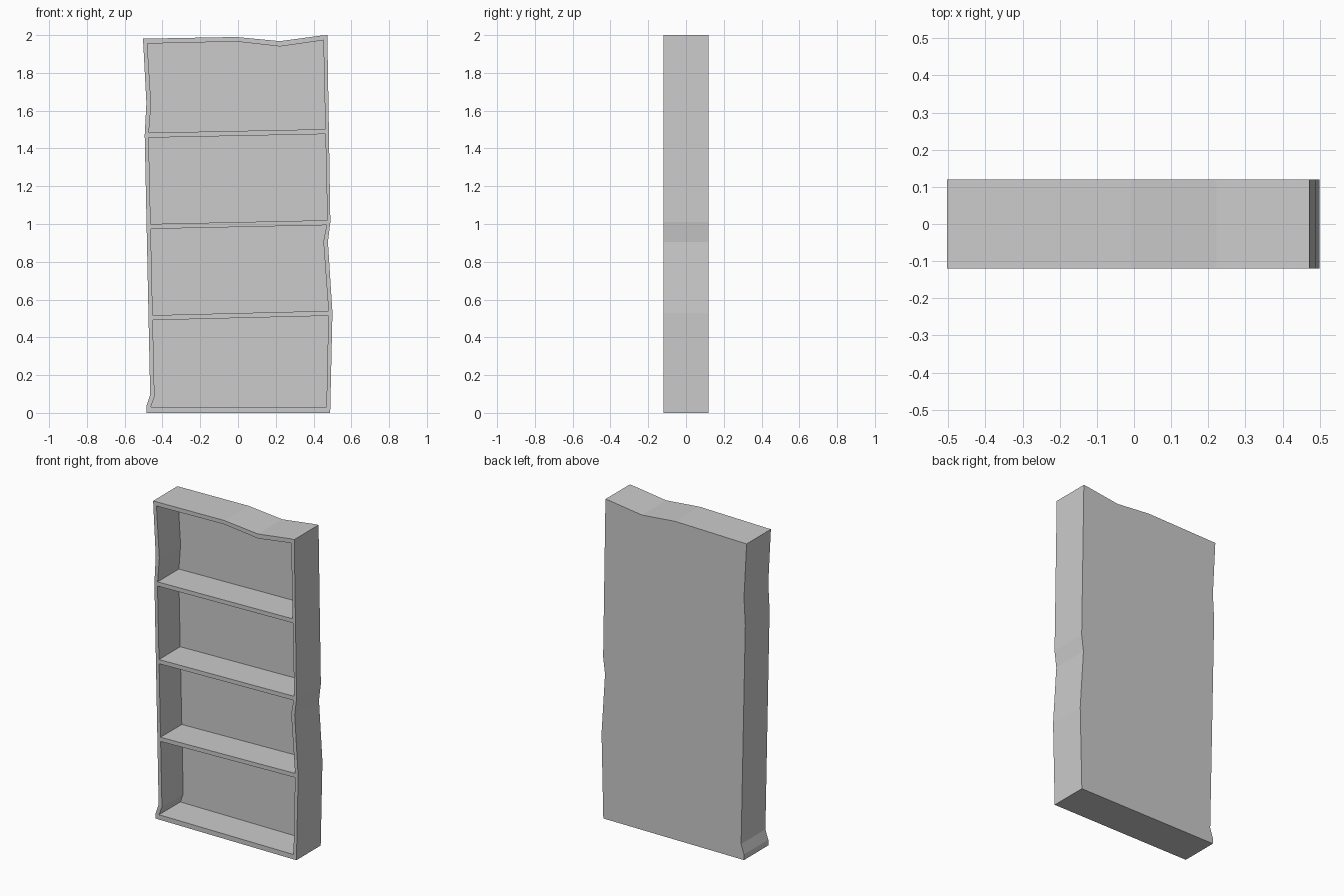
import bpy, bmesh

if "Cube" in bpy.data.objects:
    bpy.data.objects.remove(bpy.data.objects["Cube"])

FRONT, BACK, PANEL = -0.12, 0.12, 0.09

# Wonky outline and matching inner opening, as (x, z), anticlockwise from bottom left
outer = [(-0.485, 0), (0.488, 0), (0.50, 0.53), (0.476, 0.905), (0.489, 1.01),
         (0.473, 2.0), (0.445, 1.998), (0.222, 1.968), (-0.01, 1.99), (-0.503, 1.981),
         (-0.485, 1.64), (-0.494, 1.47), (-0.465, 0.095), (-0.485, 0.035)]
inner = [(-0.462, 0.03), (0.468, 0.03), (0.479, 0.54), (0.452, 0.907), (0.473, 1.015),
         (0.452, 1.973), (0.44, 1.971), (0.222, 1.94), (-0.01, 1.966), (-0.48, 1.955),
         (-0.46, 1.635), (-0.473, 1.47), (-0.442, 0.085), (-0.46, 0.035)]


def finish(bm, name):
    bmesh.ops.recalc_face_normals(bm, faces=bm.faces)
    mesh = bpy.data.meshes.new(name)
    bm.to_mesh(mesh)
    bm.free()
    bpy.context.collection.objects.link(bpy.data.objects.new(name, mesh))


def build(name, rings):
    """Bridge successive (profile, y) rings and cap both ends."""
    bm = bmesh.new()
    loops = [[bm.verts.new((x, y, z)) for x, z in pts] for pts, y in rings]
    n = len(loops[0])
    for a, b in zip(loops, loops[1:]):
        for i in range(n):
            j = (i + 1) % n
            bm.faces.new((a[i], a[j], b[j], b[i]))
    bm.faces.new(loops[0])
    bm.faces.new(loops[-1])
    finish(bm, name)


# Case: back panel, outer walls, front rim and recessed interior
build("bookcase_frame", [(outer, BACK), (outer, FRONT), (inner, FRONT), (inner, PANEL)])

# Slanted shelves: left x, left top z, right x, right top z
shelves = [(-0.452, 0.517, 0.479, 0.54), (-0.463, 1.0, 0.473, 1.02),
           (-0.473, 1.483, 0.463, 1.502)]
for i, (xl, zl, xr, zr) in enumerate(shelves):
    t = 0.026
    profile = [(xl, zl - t), (xr, zr - t), (xr, zr), (xl, zl)]
    build(f"shelf_{i + 1}", [(profile, FRONT), (profile, PANEL)])
